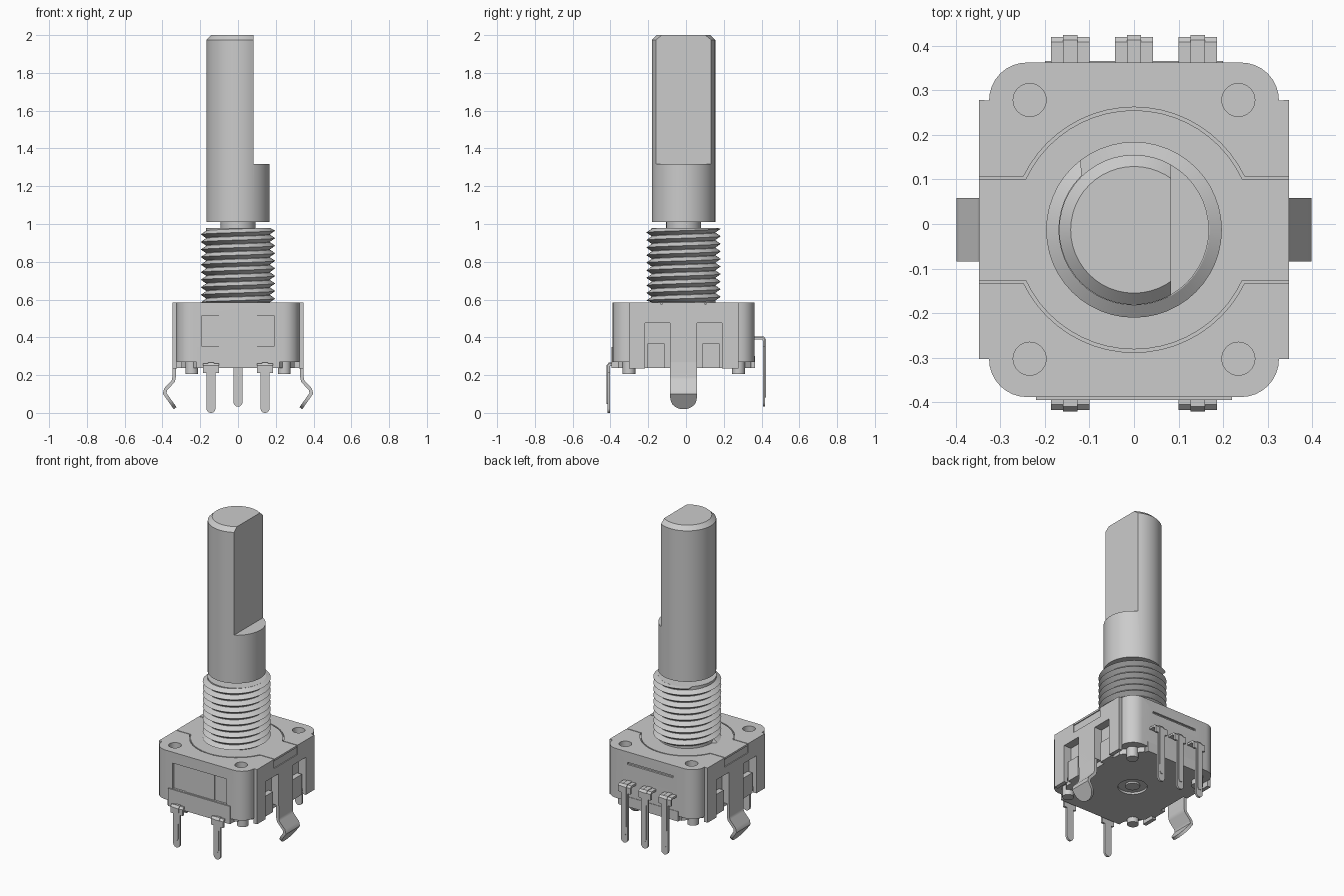
import bpy, bmesh, math
from mathutils import Vector

if "Cube" in bpy.data.objects:
    bpy.data.objects.remove(bpy.data.objects["Cube"], do_unlink=True)

CY = -0.013                      # y of the shaft axis
grey = bpy.data.materials.new("light_grey")
grey.use_nodes = True
grey.diffuse_color = (0.6, 0.6, 0.6, 1)
grey.node_tree.nodes["Principled BSDF"].inputs["Base Color"].default_value = (0.6, 0.6, 0.6, 1)


def finish(name, bm, smooth=True):
    bmesh.ops.recalc_face_normals(bm, faces=bm.faces)
    me = bpy.data.meshes.new(name)
    bm.to_mesh(me)
    bm.free()
    me.materials.append(grey)
    ob = bpy.data.objects.new(name, me)
    bpy.context.collection.objects.link(ob)
    if smooth:
        shade(ob)
    return ob


def shade(ob):
    bpy.ops.object.select_all(action='DESELECT')
    ob.select_set(True)
    bpy.context.view_layer.objects.active = ob
    bpy.ops.object.shade_smooth_by_angle(angle=math.radians(32))


def prism(name, pts, z0, z1, smooth=True):
    """Flat outline in x, y pulled up from z0 to z1."""
    bm = bmesh.new()
    lo = [bm.verts.new((x, y, z0)) for x, y in pts]
    hi = [bm.verts.new((x, y, z1)) for x, y in pts]
    bm.faces.new(lo)
    bm.faces.new(hi)
    n = len(pts)
    for i in range(n):
        j = (i + 1) % n
        bm.faces.new((lo[i], lo[j], hi[j], hi[i]))
    return finish(name, bm, smooth)


def box(name, x0, x1, y0, y1, z0, z1):
    return prism(name, [(x0, y0), (x1, y0), (x1, y1), (x0, y1)], z0, z1, False)


def arc(cx, cy, r, a0, a1, n):
    return [(cx + r * math.cos(math.radians(a0 + (a1 - a0) * i / n)),
             cy + r * math.sin(math.radians(a0 + (a1 - a0) * i / n))) for i in range(n + 1)]


def disc(name, x, y, r, z0, z1, n=32):
    return prism(name, arc(x, y, r, 0, 360, n)[:-1], z0, z1)


def lathe(name, profile, n=48):
    bm = bmesh.new()
    rings = [[bm.verts.new((x, y, z)) for x, y in arc(0, CY, r, 0, 360, n)[:-1]]
             for r, z in profile]
    for a, b in zip(rings, rings[1:]):
        for i in range(n):
            j = (i + 1) % n
            bm.faces.new((a[i], a[j], b[j], b[i]))
    bm.faces.new(rings[0])
    bm.faces.new(rings[-1])
    return finish(name, bm)


def cut(target, cutters):
    """Subtract each cutter, then throw the cutters away."""
    for c in cutters:
        c.hide_render = True
        m = target.modifiers.new("cut", 'BOOLEAN')
        m.operation, m.solver, m.object = 'DIFFERENCE', 'EXACT', c
        bpy.ops.object.select_all(action='DESELECT')
        bpy.context.view_layer.objects.active = target
        target.select_set(True)
        bpy.ops.object.modifier_apply(modifier=m.name)
        bpy.data.objects.remove(c, do_unlink=True)
    shade(target)


def strip(name, path, thick, place):
    """Bent sheet: path of (outward, z, half width); place maps (outward, side, z) to x, y, z."""
    bm = bmesh.new()
    p = [Vector((o, z)) for o, z, w in path]
    rows = []
    for i, (o, z, w) in enumerate(path):
        d0 = (p[i] - p[max(i - 1, 0)]).normalized()
        d1 = (p[min(i + 1, len(p) - 1)] - p[i]).normalized()
        t = (d0 + d1).normalized()
        k = thick / 2 / max(t.dot(d1 if d1.length else d0), 0.5)
        nx, nz = -t.y * k, t.x * k
        rows.append([bm.verts.new(place(o + s * nx, e * w, z + s * nz))
                     for s, e in ((1, 1), (1, -1), (-1, -1), (-1, 1))])
    for a, b in zip(rows, rows[1:]):
        for i in range(4):
            bm.faces.new((a[i], a[(i + 1) % 4], b[(i + 1) % 4], b[i]))
    bm.faces.new(rows[0])
    bm.faces.new(rows[-1])
    return finish(name, bm)


# Housing outline: rounded corners with a shallow bulge on each side
X, XB, Y0, Y1, R = 0.325, 0.347, -0.388, 0.362, 0.085
outline = (arc(X - R, Y0 + R, R, -90, 0, 8) + [(XB, -0.303), (XB, 0.278)]
           + arc(X - R, Y1 - R, R, 0, 90, 8) + arc(-X + R, Y1 - R, R, 90, 180, 8)
           + [(-XB, 0.278), (-XB, -0.303)] + arc(-X + R, Y0 + R, R, 180, 270, 8))
housing = prism("housing", outline, 0.27, 0.585)

# Seams around the round top plate, corner holes, windows and slots
cutters = []
for s in (1, -1):
    seam = []
    for r, dy in ((0.268, 0.114), (0.275, 0.119)):
        a = math.degrees(math.asin(dy / r))
        line = [(0.4, dy)] + arc(0, 0, r, a, 180 - a, 20) + [(-0.4, dy)]
        seam.append([(x, CY + s * y) for x, y in line])
    cutters.append(prism("seam_cutter", seam[0] + seam[1][::-1], 0.575, 0.6, False))
    for y in (0.278, -0.302):
        cutters.append(disc("hole_cutter", s * 0.234, y, 0.037, 0.55, 0.6))
    xs = sorted((s * 0.295, s * 0.4))
    for e in (1, -1):
        ys = sorted((CY + e * 0.072, CY + e * 0.203))
        cutters.append(box("side_window_cutter", *xs, *ys, 0.2, 0.475))
    xs = sorted((s * 0.341, s * 0.4))
    cutters.append(box("side_notch_cutter", *xs, CY - 0.12, CY + 0.12, 0.525, 0.573))
    cutters.append(box("front_window_cutter", *sorted((s * 0.1, s * 0.19)), -0.45, -0.375, 0.352, 0.515))
cutters.append(box("front_panel_cutter", -0.101, 0.101, -0.45, -0.381, 0.352, 0.515))
cutters.append(box("back_slot_cutter", -0.16, 0.16, 0.35, 0.45, 0.505, 0.518))
cut(housing, cutters)

# Base plate with a round recess underneath
base = prism("base", [(-0.21, -0.37), (0.21, -0.37), (0.3, -0.25), (0.3, 0.225),
                      (0.21, 0.345), (-0.21, 0.345), (-0.3, 0.225), (-0.3, -0.25)],
             0.237, 0.3, False)
cut(base, [disc("recess_cutter", 0, CY, 0.085, 0.2, 0.25)])
disc("base_boss", 0, CY, 0.042, 0.239, 0.27)
box("base_front_block", -0.22, 0.22, -0.395, -0.3, 0.237, 0.35)
box("base_back_block", -0.2, 0.2, 0.3, 0.365, 0.237, 0.3)

for s, side in ((1, "left"), (-1, "right")):
    # Pegs under the corners
    for y, end in ((0.278, "back"), (-0.302, "front")):
        disc(f"{end}_{side}_peg", s * 0.245, y, 0.034, 0.205, 0.29, 24)
    # Side skirts and inner blocks seen through the windows
    for e, end in ((1, "back"), (-1, "front")):
        xs = sorted((s * 0.322, s * 0.347))
        box(f"{end}_{side}_skirt", *xs, *sorted((CY + e * 0.203, CY + e * 0.29)), 0.235, 0.3)
        xs = sorted((s * 0.28, s * 0.328))
        box(f"{end}_{side}_block", *xs, *sorted((CY + e * 0.1, CY + e * 0.19)), 0.237, 0.367)
    # Bent mounting leg with a rounded tip
    tip = [(0.388 - 0.055 * t, 0.103 - 0.078 * t, 0.071 * math.sqrt(max(1 - t ** 3, 0.04)))
           for t in (0.25, 0.5, 0.7, 0.85, 0.95, 1)]
    leg = [(0.338, 0.5, 0.071), (0.338, 0.19, 0.071), (0.343, 0.168, 0.071),
           (0.383, 0.125, 0.071), (0.388, 0.103, 0.071)] + tip
    strip(f"{side}_mounting_leg", leg, 0.018, lambda o, w, z, s=s: (s * o, CY + w, z))


# Terminal pins: wide shoulder, narrow blade and a raised rib
def pin(name, x, s, root, reach, top, shoulder, bottom):
    def place(o, w, z):
        return (x + w, s * o, z)
    tip = [(reach, bottom + 0.022 * (1 - math.sin(a)), max(0.024 * math.cos(a), 0.006))
           for a in (0, 0.5, 1.0, 1.35, 1.57)]
    strip(name, [(root, top, 0.043), (reach - 0.008, top, 0.043), (reach, top - 0.008, 0.043),
                 (reach, shoulder, 0.043), (reach, shoulder - 0.001, 0.024)] + tip, 0.013, place)
    strip(name + "_rib", [(root, top + 0.006, 0.016), (reach - 0.003, top + 0.006, 0.016),
                          (reach + 0.006, top - 0.006, 0.016), (reach + 0.006, bottom + 0.06, 0.014),
                          (reach + 0.006, bottom + 0.048, 0.007)], 0.009, place)


for x, label in ((-0.143, "right"), (0, "middle"), (0.143, "left")):
    pin(f"back_{label}_pin", x, 1, 0.33, 0.413, 0.394, 0.35, 0.033)
    if x:
        pin(f"front_{label}_pin", x, -1, 0.34, 0.41, 0.256, 0.212, 0.0)

# Threaded bushing: a helical grid whose rows swing between root and crest
N, PITCH, LO, HI, ROOT, CREST = 48, 0.04, 0.585, 0.98, 0.168, 0.197
bm = bmesh.new()
columns = []
for i in range(N + 1):
    col = []
    for k in range(-3, 22):
        z = LO + PITCH * (k / 2 + i / N)
        r = CREST if k % 2 else ROOT
        if z <= LO or z >= HI:
            z, r = min(max(z, LO), HI), ROOT
        a = 2 * math.pi * i / N
        col.append(bm.verts.new((r * math.cos(a), CY + r * math.sin(a), z)))
    columns.append(col)
for a, b in zip(columns, columns[1:]):
    for j in range(len(a) - 1):
        bm.faces.new((a[j], b[j], b[j + 1], a[j + 1]))
bmesh.ops.remove_doubles(bm, verts=bm.verts, dist=1e-5)
finish("threaded_bushing", bm)
disc("bushing_core", 0, CY, 0.1695, 0.57, 0.98, 48)

# Shaft with neck, chamfered end and a flat on one side
lathe("shaft_neck", [(0.092, 0.95), (0.092, 1.03)], 32)
shaft = lathe("shaft", [(0.168, 1.01), (0.168, 1.975), (0.142, 2.0)])
cut(shaft, [box("flat_cutter", 0.083, 0.3, -0.4, 0.4, 1.318, 2.2)])
